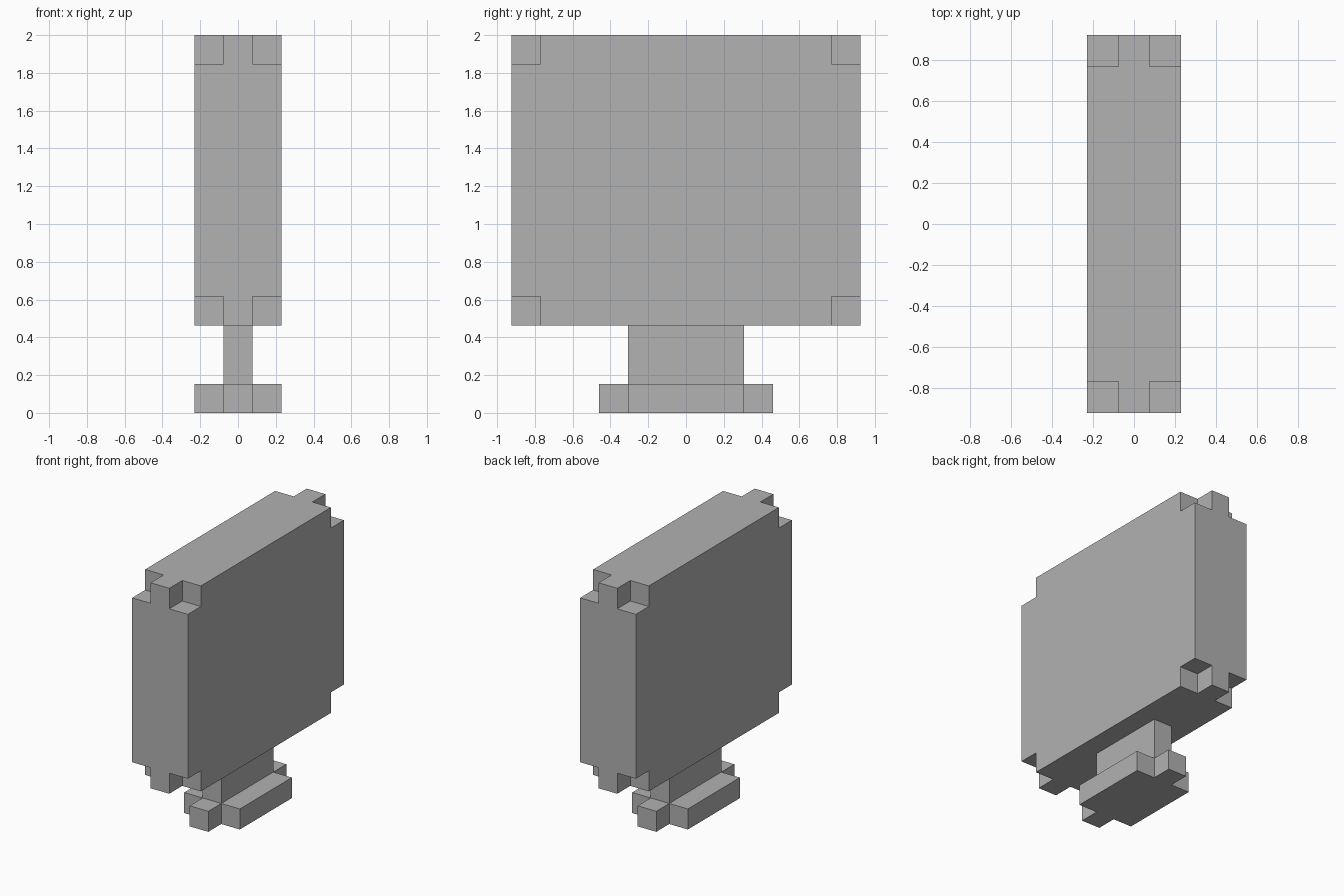
import bpy
import bmesh
from mathutils import Matrix, Vector

if "Cube" in bpy.data.objects:
    bpy.data.objects.remove(bpy.data.objects["Cube"], do_unlink=True)

U = 2 / 13  # edge of one block unit

grey = bpy.data.materials.new("plain_grey")
grey.use_nodes = True
colour = (0.445, 0.445, 0.445, 1)
grey.diffuse_color = colour
grey.node_tree.nodes["Principled BSDF"].inputs["Base Color"].default_value = colour


def block(name, size, bottom, offset=(0, 0, 0)):
    """Box sized in units, centred over the origin, standing at height bottom."""
    bm = bmesh.new()
    shape = Matrix.Translation(Vector(offset) * U) @ Matrix.Diagonal((*(Vector(size) * U), 1))
    bmesh.ops.create_cube(bm, size=1, matrix=shape)
    mesh = bpy.data.meshes.new(name)
    bm.to_mesh(mesh)
    bm.free()
    mesh.materials.append(grey)
    obj = bpy.data.objects.new(name, mesh)
    obj.location.z = (bottom + size[2] / 2) * U
    bpy.context.collection.objects.link(obj)
    return obj


def notch_corners(obj, size, cut_height, mirror_z):
    """Remove one unit from every corner with a mirrored cutter."""
    corner = (size[0] / 2, size[1] / 2, size[2] / 2 if mirror_z else 0)
    cutter = block("corner_cutter", (2, 2, cut_height), 0, corner)
    cutter.location = obj.location
    cutter.hide_render = True
    mirror = cutter.modifiers.new("mirror", "MIRROR")
    mirror.use_axis = (True, True, mirror_z)
    cut = obj.modifiers.new("notches", "BOOLEAN")
    cut.operation = "DIFFERENCE"
    cut.solver = "EXACT"
    cut.object = cutter
    bpy.context.view_layer.update()
    result = bpy.data.meshes.new_from_object(obj.evaluated_get(bpy.context.evaluated_depsgraph_get()))
    obj.modifiers.clear()
    obj.data = result
    bpy.data.objects.remove(cutter, do_unlink=True)


# Foot with four notched corners
foot_size = (3, 6, 1)
foot = block("foot", foot_size, 0)
notch_corners(foot, foot_size, 3, False)

# Narrow stem
block("stem", (1, 4, 2), 1)

# Large slab with eight notched corners
slab_size = (3, 12, 10)
slab = block("slab", slab_size, 3)
notch_corners(slab, slab_size, 2, True)
